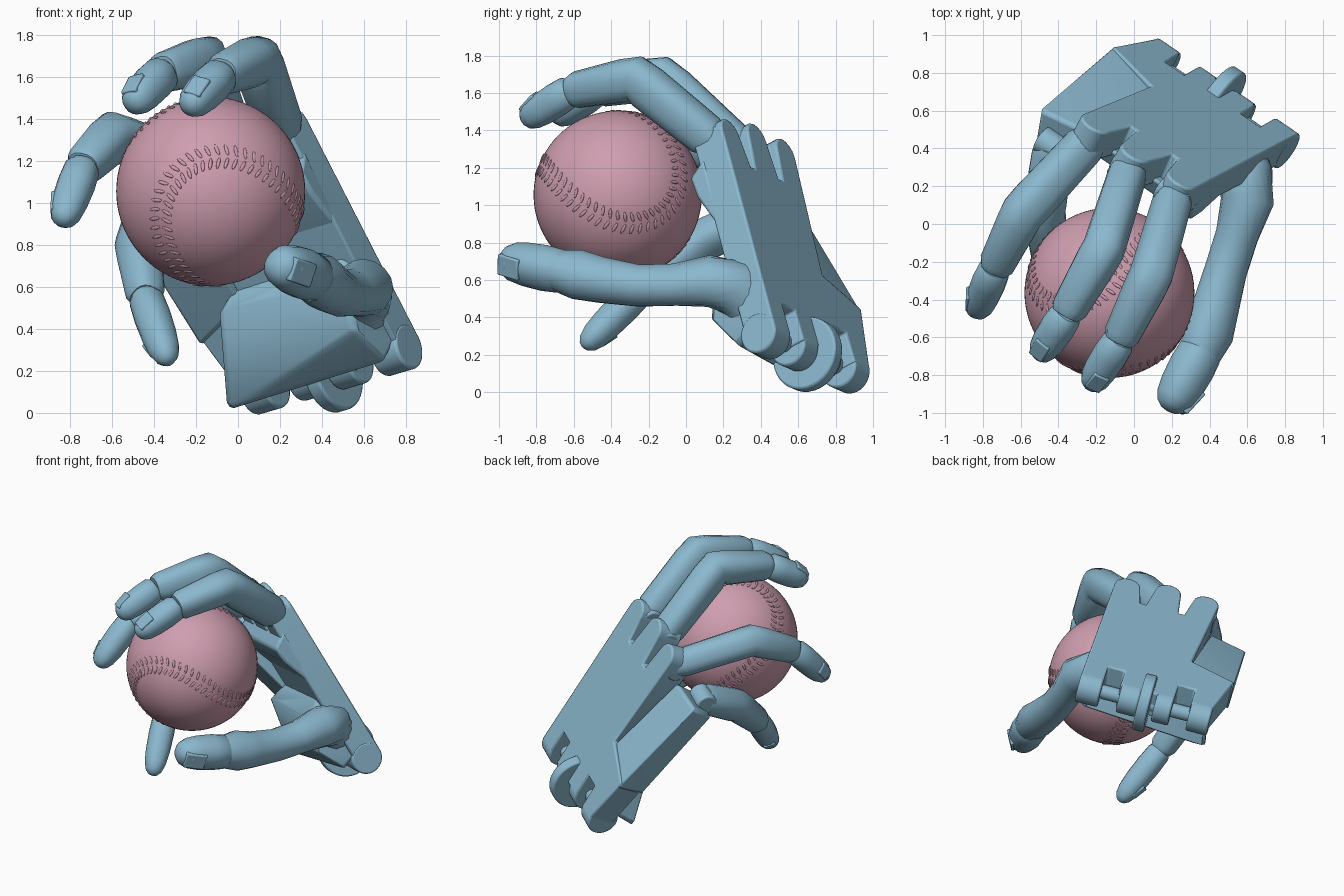
import bpy, bmesh, math
from mathutils import Vector as V, Matrix

if "Cube" in bpy.data.objects:
    bpy.data.objects.remove(bpy.data.objects["Cube"])


def material(name, rgb):
    m = bpy.data.materials.new(name)
    m.use_nodes = True
    m.diffuse_color = (*rgb, 1)
    m.node_tree.nodes["Principled BSDF"].inputs["Base Color"].default_value = (*rgb, 1)
    return m


BLUE = material("hand blue", (0.26, 0.48, 0.62))
PINK = material("ball pink", (0.62, 0.34, 0.43))
BALL, RADIUS = V((-0.13, -0.365, 1.055)), 0.45

# Palm frame: u runs to the fingers, v across to the little finger, d into the palm
CORNER = V((0.88, 0.48, 0.33))
U = V((-0.424, -0.245, 0.872)).normalized()
W = V((-0.82, 0.536, -0.197))
W = (W - U * W.dot(U)).normalized()
D = U.cross(W)


def palm(u, v, d):
    return CORNER + U * u + W * v + D * d


def finish(bm, name, mat=BLUE, bevel=0, angle=35):
    bmesh.ops.recalc_face_normals(bm, faces=bm.faces)
    mesh = bpy.data.meshes.new(name)
    bm.to_mesh(mesh)
    bm.free()
    ob = bpy.data.objects.new(name, mesh)
    bpy.context.collection.objects.link(ob)
    mesh.materials.append(mat)
    bpy.ops.object.select_all(action='DESELECT')
    ob.select_set(True)
    bpy.context.view_layer.objects.active = ob
    bpy.ops.object.shade_smooth_by_angle(angle=math.radians(angle))
    if bevel:
        mod = ob.modifiers.new("soft edges", 'BEVEL')
        mod.width, mod.segments, mod.limit_method = bevel, 2, 'ANGLE'


def hull(name, points, bevel):
    bm = bmesh.new()
    verts = [bm.verts.new(p) for p in points]
    bmesh.ops.convex_hull(bm, input=verts)
    loose = [v for v in bm.verts if not v.link_faces]
    bmesh.ops.delete(bm, geom=loose, context='VERTS')
    bmesh.ops.dissolve_limit(bm, angle_limit=0.02, verts=bm.verts, edges=bm.edges)
    finish(bm, name, bevel=bevel)


def disc(name, centre, radius, width):
    """Cylinder whose axis runs across the palm."""
    bm = bmesh.new()
    rot = Matrix((U, D, W)).transposed().to_4x4()
    bmesh.ops.create_cone(bm, cap_ends=True, segments=36, radius1=radius, radius2=radius,
                          depth=width, matrix=Matrix.Translation(centre) @ rot)
    finish(bm, name, bevel=0.012)


def frame(tangent, at, inner=BALL):
    """Outward (away from the inner point) and sideways directions of a finger."""
    t = tangent.normalized()
    out = at - inner
    out = (out - t * out.dot(t)).normalized()
    return out, t.cross(out)


def tube(name, path, sizes, sides=16, power=0.8):
    """Loft of squarish rings; sizes are (half width, half depth)."""
    bm = bmesh.new()
    rings = []
    for i, (p, (w, d)) in enumerate(zip(path, sizes)):
        out, side = frame(path[min(i + 1, len(path) - 1)] - path[max(i - 1, 0)], p)
        ring = []
        for k in range(sides):
            a = math.tau * (k + 0.5) / sides
            c, s = math.cos(a), math.sin(a)
            c = math.copysign(abs(c) ** power, c)
            s = math.copysign(abs(s) ** power, s)
            ring.append(bm.verts.new(p + side * c * w + out * s * d))
        rings.append(ring)
    for a, b in zip(rings, rings[1:]):
        for k in range(sides):
            j = (k + 1) % sides
            bm.faces.new((a[k], a[j], b[j], b[k]))
    bm.faces.new(rings[0])
    bm.faces.new(rings[-1])
    finish(bm, name, angle=40)


def fingertip(name, start, end, r, inner=BALL):
    profile = [(-0.04, 0.72), (0.05, 0.95), (0.3, 1), (0.6, 0.95), (0.8, 0.84),
               (0.92, 0.64), (0.98, 0.38), (1, 0.12)]
    tube(name + "_tip", [start.lerp(end, f) for f, _ in profile],
         [(r * s, r * s) for _, s in profile], power=0.9)
    # Nail: a thin, tilted plate let into the outer side
    out, side = frame(end - start, end, inner)
    n = (out + (end - start).normalized() * 0.25).normalized()
    t = side.cross(n)
    c = start.lerp(end, 0.67) + n * r * 0.86
    hull(name + "_nail", [c + t * a * r * 0.62 + side * b * r * 0.48 + n * h
                          for a in (-1, 1) for b in (-1, 1) for h in (-0.03, 0.006)], 0.008)


def finger(name, base, bend, joint, tip, r):
    path = [base, base.lerp(bend, 0.12), base.lerp(bend, 0.85), bend,
            bend.lerp(joint, 0.2), bend.lerp(joint, 0.9), joint]
    scale = [(0.8, 0.8), (0.95, 1.05), (1.02, 1.12), (1.04, 1.08), (1.03, 1.05), (0.88, 0.9), (0.7, 0.72)]
    tube(name, path, [(r * w, r * d) for w, d in scale])
    disc(name + "_hinge", base, r * 0.75, r * 1.6)
    fingertip(name, joint, tip, r * 0.86)


# Back plate with rounded finger tabs and wrist notches
outline = [(0.02, 0), (0.02, 0.16), (0.2, 0.16), (0.2, 0.28), (0.02, 0.28), (0.02, 0.66),
           (0.2, 0.66), (0.2, 0.78), (0.02, 0.78), (0.02, 0.93), (0.41, 1.02), (0.53, 0.70)]
for centre, top in ((0.67, 1.27), (0.40, 1.29), (0.12, 1.24)):
    for k in range(9):
        a = math.pi * k / 8
        outline.append((top + 0.09 * math.sin(a), centre + 0.09 * math.cos(a)))
    if centre > 0.2:
        outline += [(1.07, centre - 0.12), (1.07, centre - 0.16)]
bm = bmesh.new()
face = bm.faces.new([bm.verts.new(palm(u, v, 0)) for u, v in outline])
ext = bmesh.ops.extrude_face_region(bm, geom=[face])
bmesh.ops.translate(bm, vec=D * 0.19, verts=[g for g in ext["geom"] if isinstance(g, bmesh.types.BMVert)])
finish(bm, "palm_plate", bevel=0.012)

# Cushion under the knuckles
hull("knuckle_pad", [palm(u, v, d) for v in (0.02, 0.76)
                     for u, d in ((0.65, 0.15), (0.95, 0.255), (1.07, 0.265), (1.14, 0.15))], 0.02)

# Wrist hinge lugs and the larger centre disc
for i, (v, width) in enumerate(((0.08, 0.16), (0.36, 0.14), (0.6, 0.12), (0.86, 0.15))):
    disc(f"wrist_lug_{i}", palm(0.04, v, 0.11), 0.11, width)
disc("wrist_disc", palm(0.03, 0.47, 0.1), 0.2, 0.08)
disc("wrist_pin", palm(0.06, 0.45, 0.12), 0.05, 0.8)

# Fleshy pad between wrist and thumb
hull("palm_pad", [palm(*p) for p in (
    (0.06, 0.95, 0.35), (0.05, 0.05, 0.27), (0.28, 0.05, 0.39), (0.5, 0.05, 0.3), (0.54, 0.76, 0.32),
    (0.54, 0.55, 0.3), (0.1, 0.92, 0.15), (0.1, 0.02, 0.15), (0.6, 0.05, 0.15), (0.58, 0.75, 0.15))], 0.03)

# Folded outer palm section carrying the little finger
end = V((-0.40, 0.47, 0.975))
along = (end - palm(0.45, 0.86, 0.1)).normalized()
across = V((-0.5, 0.4, -0.45))
across = (across - along * across.dot(along)).normalized()
thick = along.cross(across)
hull("outer_palm", [palm(0.36, 1.02, 0), palm(0.36, 1.02, 0.2), palm(0.5, 0.7, 0.02), palm(0.5, 0.7, 0.2)]
     + [end + across * a * 0.13 + thick * b * 0.1 for a in (-1, 1) for b in (-1, 1)], 0.02)

# Four fingers
finger("index_finger", palm(1.24, 0.12, 0.11), V((0.09, -0.27, 1.68)),
       V((-0.08, -0.62, 1.61)), V((-0.24, -0.87, 1.45)), 0.108)
finger("middle_finger", palm(1.26, 0.40, 0.11), V((-0.16, -0.13, 1.68)),
       V((-0.36, -0.48, 1.62)), V((-0.51, -0.71, 1.46)), 0.108)
finger("ring_finger", palm(1.22, 0.67, 0.11), V((-0.59, 0.06, 1.32)),
       V((-0.74, -0.24, 1.17)), V((-0.84, -0.48, 0.9)), 0.105)
finger("little_finger", V((-0.43, 0.41, 0.97)), V((-0.475, 0.07, 0.8)),
       V((-0.44, -0.24, 0.55)), V((-0.33, -0.55, 0.24)), 0.1)

# Thumb, flared where it leaves the pad
thumb = [V(p) for p in ((0.56, 0.32, 0.5), (0.585, 0.26, 0.56), (0.6, 0.12, 0.595), (0.545, -0.06, 0.575),
                        (0.485, -0.25, 0.57), (0.43, -0.45, 0.6), (0.39, -0.58, 0.63), (0.35, -0.69, 0.65))]
tube("thumb", thumb, [(0.16, 0.155), (0.155, 0.15), (0.135, 0.14), (0.11, 0.115), (0.11, 0.113),
                      (0.12, 0.125), (0.128, 0.14), (0.108, 0.11)], power=0.95)
fingertip("thumb", V((0.36, -0.66, 0.645)), V((0.18, -0.99, 0.71)), 0.12, V((0, -0.2, 0.75)))

# Ball
bm = bmesh.new()
bmesh.ops.create_uvsphere(bm, u_segments=64, v_segments=40, radius=RADIUS, matrix=Matrix.Translation(BALL))
finish(bm, "ball", PINK)

# Raised stitches in two slanted rows along the seam curve
lobe = V((0.315, -0.77, -0.54)).normalized()
apex = V((-0.49, -0.64, 0.6))
apex = (apex - lobe * apex.dot(lobe)).normalized()
wide = lobe.cross(apex)
e1, e2 = (lobe - wide).normalized(), (lobe + wide).normalized()


def seam(t):
    return (e1 * (0.75 * math.cos(t) + 0.25 * math.cos(3 * t))
            + e2 * (0.75 * math.sin(t) - 0.25 * math.sin(3 * t))
            + apex * (0.866 * math.sin(2 * t))).normalized()


bm = bmesh.new()
COUNT = 104
for k in range(COUNT):
    t = math.tau * k / COUNT
    n = seam(t)
    tan = (seam(t + 0.01) - seam(t - 0.01)).normalized()
    side = n.cross(tan)
    for s in (-1, 1):
        centre = BALL + (n + side * s * 0.075).normalized() * RADIUS
        long = (side * s + tan * 0.3).normalized()
        rot = Matrix((long, n.cross(long), n)).transposed().to_4x4()
        bmesh.ops.create_icosphere(bm, subdivisions=2, radius=1, matrix=Matrix.Translation(centre) @ rot
                                   @ Matrix.Diagonal((0.03, 0.009, 0.005, 1)))
finish(bm, "ball_stitches", PINK, angle=60)
